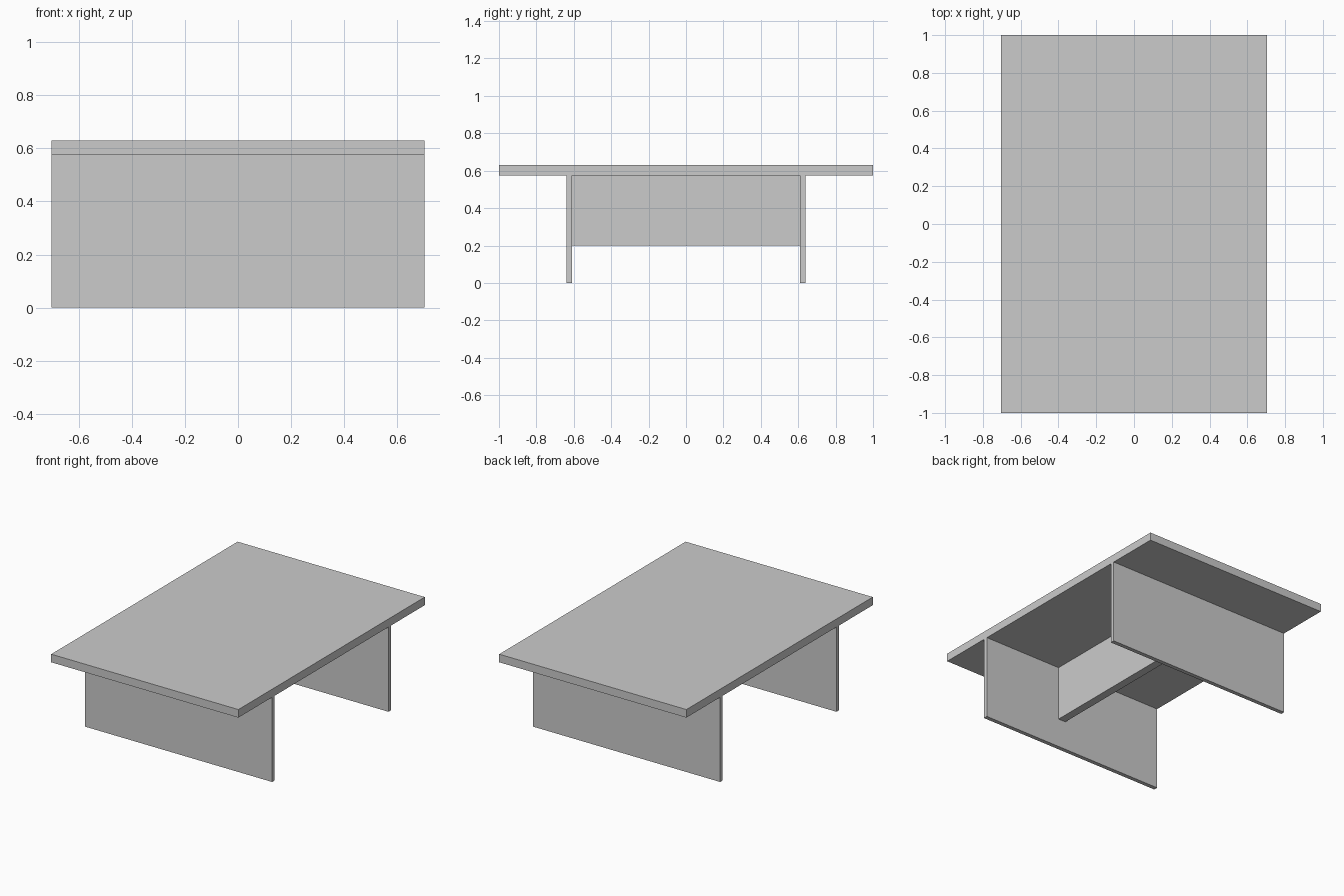
import bpy
import bmesh
from mathutils import Vector

cube = bpy.data.objects.get("Cube")
if cube:
    bpy.data.objects.remove(cube, do_unlink=True)

# Single plain grey finish
grey = bpy.data.materials.new("light_grey")
grey.use_nodes = True
colour = (0.6, 0.6, 0.6, 1.0)
grey.diffuse_color = colour
grey.node_tree.nodes["Principled BSDF"].inputs["Base Color"].default_value = colour


def board(name, low, high):
    """Flat-sided board spanning two opposite corners."""
    low, high = Vector(low), Vector(high)
    bm = bmesh.new()
    bmesh.ops.create_cube(bm, size=1)
    bmesh.ops.scale(bm, vec=high - low, verts=bm.verts)
    mesh = bpy.data.meshes.new(name)
    bm.to_mesh(mesh)
    bm.free()
    mesh.materials.append(grey)
    obj = bpy.data.objects.new(name, mesh)
    obj.location = (low + high) / 2
    bpy.context.collection.objects.link(obj)
    return obj


HALF_WIDTH = 0.703
TOP_HEIGHT = 0.63
UNDERSIDE = 0.575
LEG_INNER, LEG_OUTER = 0.61, 0.638

# Table top
board("table_top", (-HALF_WIDTH, -1, UNDERSIDE), (HALF_WIDTH, 1, TOP_HEIGHT))

# Full-width panel legs
board("front_leg_panel", (-HALF_WIDTH, -LEG_OUTER, 0), (HALF_WIDTH, -LEG_INNER, UNDERSIDE))
board("back_leg_panel", (-HALF_WIDTH, LEG_INNER, 0), (HALF_WIDTH, LEG_OUTER, UNDERSIDE))

# Off-centre brace joining the legs
board("brace_panel", (0.055, -LEG_INNER, 0.2), (0.111, LEG_INNER, UNDERSIDE))
